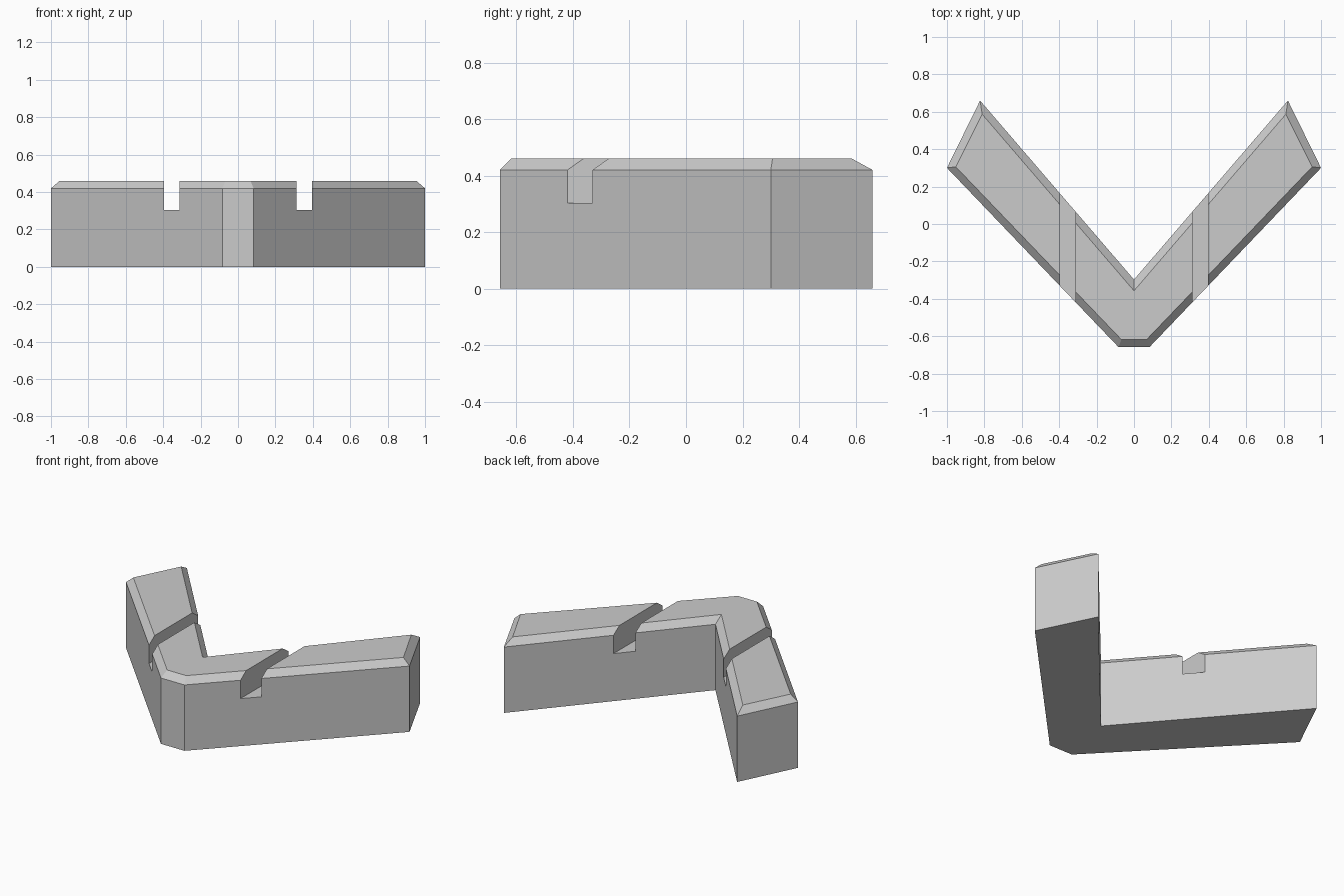
import bpy
import bmesh

cube = bpy.data.objects.get("Cube")
if cube:
    bpy.data.objects.remove(cube, do_unlink=True)

grey = bpy.data.materials.new("stone grey")
grey.use_nodes = True
colour = (0.6, 0.6, 0.6, 1)
grey.diffuse_color = colour
grey.node_tree.nodes["Principled BSDF"].inputs["Base Color"].default_value = colour


def mirrored(half, inner):
    """Close a right-hand half outline across x = 0, ending at the inner corner."""
    return half + [inner] + [(-x, y) for x, y in reversed(half)]


def add_object(name, bm):
    bmesh.ops.recalc_face_normals(bm, faces=bm.faces)
    mesh = bpy.data.meshes.new(name)
    bm.to_mesh(mesh)
    bm.free()
    mesh.materials.append(grey)
    obj = bpy.data.objects.new(name, mesh)
    bpy.context.collection.objects.link(obj)
    return obj


# Chevron wall: straight sides up to the shoulder, then a chamfer to the top
base = mirrored([(0.083, -0.658), (1.0, 0.3), (0.823, 0.66)], (0, -0.297))
crown = mirrored([(0.067, -0.618), (0.953, 0.306), (0.812, 0.587)], (0, -0.357))
bm = bmesh.new()
rings = [[bm.verts.new((x, y, z)) for x, y in outline]
         for outline, z in ((base, 0), (base, 0.42), (crown, 0.46))]
for low, high in zip(rings, rings[1:]):
    for i in range(len(low)):
        j = (i + 1) % len(low)
        bm.faces.new((low[i], low[j], high[j], high[i]))
bm.faces.new(rings[0])
bm.faces.new(rings[-1])
wall = add_object("chevron_wall", bm)

# Square slot cut front to back through the top of each arm
for side, name in ((1, "left"), (-1, "right")):
    bm = bmesh.new()
    bmesh.ops.create_cube(bm, size=1)
    bmesh.ops.scale(bm, vec=(0.085, 2, 0.4), verts=bm.verts)
    bmesh.ops.translate(bm, vec=(side * 0.354, 0, 0.503), verts=bm.verts)
    cutter = add_object(name + "_slot_cutter", bm)
    cutter.hide_render = True
    slot = wall.modifiers.new(name + "_slot", 'BOOLEAN')
    slot.operation = 'DIFFERENCE'
    slot.solver = 'EXACT'
    slot.object = cutter
    bpy.context.view_layer.objects.active = wall
    bpy.ops.object.modifier_apply(modifier=slot.name)
    bpy.data.objects.remove(cutter, do_unlink=True)
